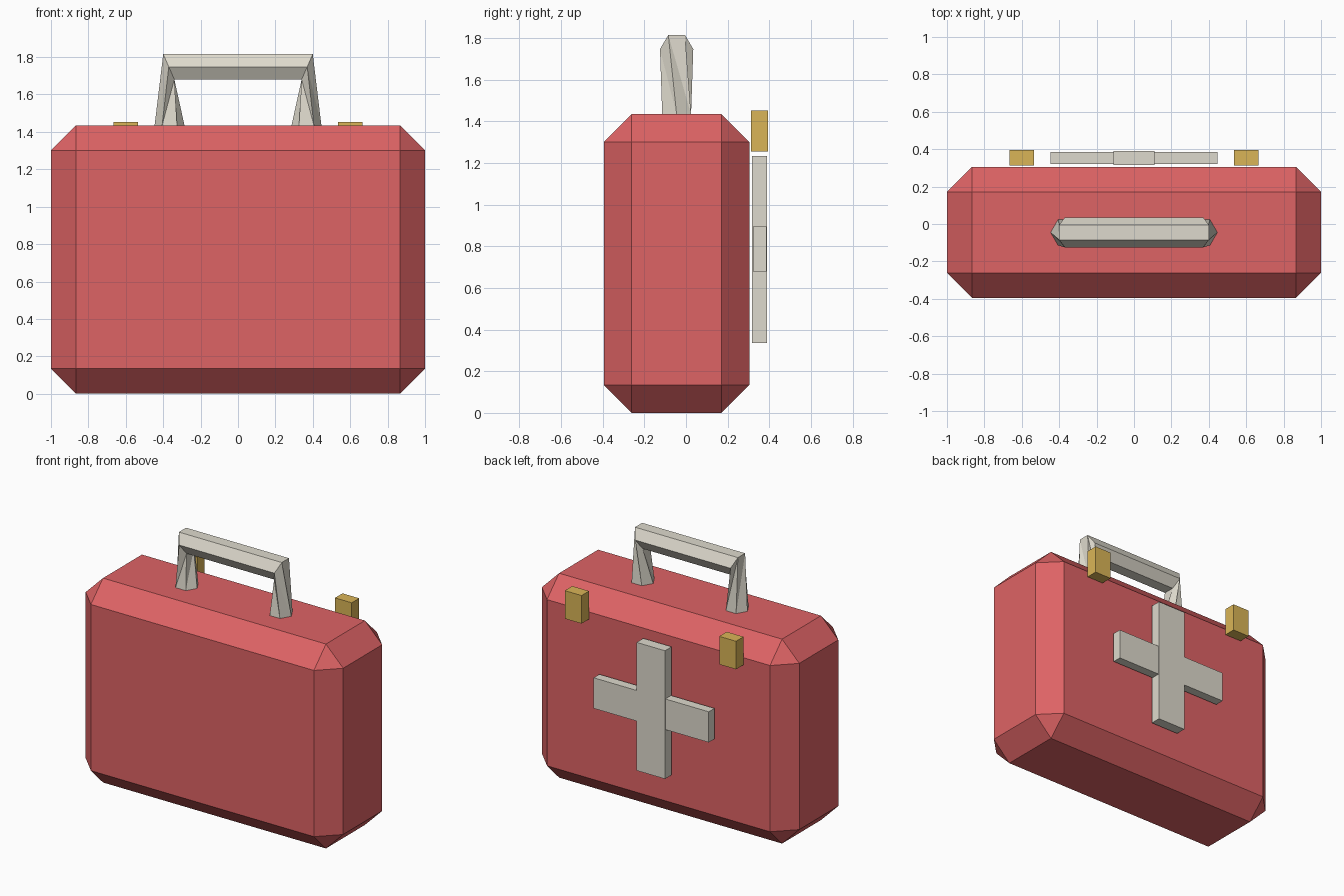
import bpy
import bmesh
from math import sin, cos, radians
from mathutils import Vector

old = bpy.data.objects.get("Cube")
if old:
    bpy.data.objects.remove(old, do_unlink=True)


def make_material(name, color):
    mat = bpy.data.materials.new(name)
    mat.use_nodes = True
    mat.diffuse_color = color
    mat.node_tree.nodes["Principled BSDF"].inputs["Base Color"].default_value = color
    return mat


red = make_material("red shell", (0.73, 0.125, 0.13, 1))
white = make_material("warm white", (0.73, 0.70, 0.61, 1))
gold = make_material("gold", (0.70, 0.46, 0.095, 1))


def finish(name, bm, mat):
    bmesh.ops.recalc_face_normals(bm, faces=bm.faces)
    mesh = bpy.data.meshes.new(name)
    bm.to_mesh(mesh)
    bm.free()
    mesh.materials.append(mat)
    obj = bpy.data.objects.new(name, mesh)
    bpy.context.collection.objects.link(obj)
    return obj


def box(name, low, high, mat):
    low, high = Vector(low), Vector(high)
    bm = bmesh.new()
    bmesh.ops.create_cube(bm, size=1)
    for v in bm.verts:
        v.co = (low + high) / 2 + v.co * (high - low)
    return finish(name, bm, mat)


# Chamfered case
case = box("case", (-1, -0.395, 0), (1, 0.305, 1.435), red)
bevel = case.modifiers.new("chamfer", 'BEVEL')
bevel.width = 0.134
bevel.segments = 1

# Cross plates on the back
box("cross_upright", (-0.11, 0.316, 0.335), (0.11, 0.39, 1.235), white)
box("cross_bar", (-0.447, 0.322, 0.68), (0.447, 0.386, 0.895), white)

# Two clasps
for side, s in (("left", 1), ("right", -1)):
    x = 0.6 * s
    box(side + "_clasp", (x - 0.065, 0.312, 1.255), (x + 0.065, 0.395, 1.452), gold)

# Six-sided handle: a straight grip with mitred ends and twisted legs
SIDES = 6
RADIUS = 0.08
HANDLE_Y = -0.045
bm = bmesh.new()
ends = []
for s in (1, -1):
    top, foot = [], []
    for i in range(SIDES):
        a = radians(60 * i)
        b = a - radians(30)
        rise = 0.078 * cos(b)
        top.append(bm.verts.new((s * (0.37 + 0.44 * rise),
                                 HANDLE_Y + RADIUS * sin(b), 1.748 + rise)))
        foot.append(bm.verts.new((s * (0.366 + RADIUS * cos(a)),
                                  HANDLE_Y + RADIUS * sin(a), 1.434)))
    for i in range(SIDES):
        j = (i + 1) % SIDES
        bm.faces.new((top[i], foot[i], foot[j]))
        bm.faces.new((top[i], foot[j], top[j]))
    bm.faces.new(foot)
    ends.append(top)
for i in range(SIDES):
    j = (i + 1) % SIDES
    bm.faces.new((ends[0][i], ends[0][j], ends[1][j], ends[1][i]))
finish("handle", bm, white)
